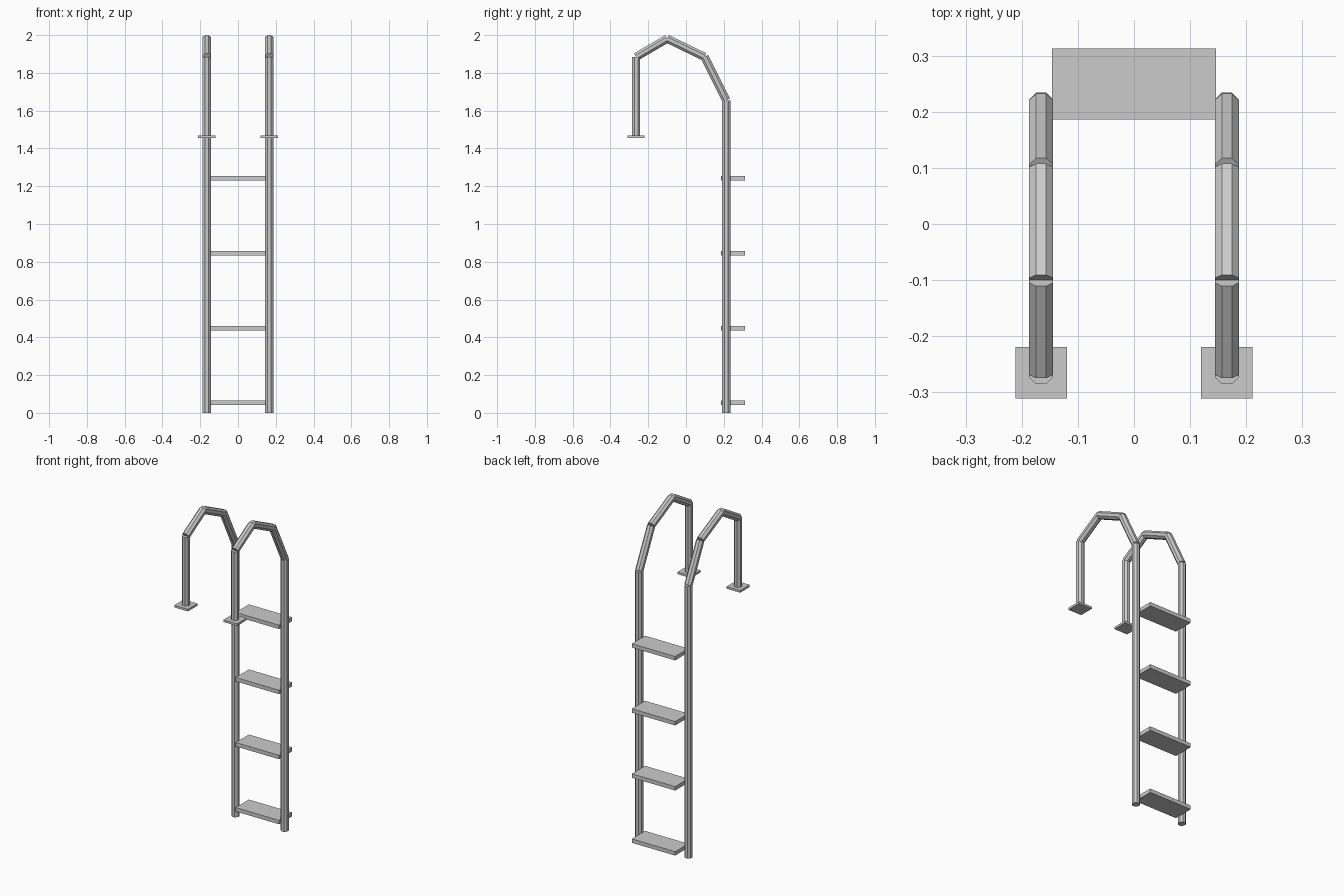
import bpy
import bmesh
import math
from mathutils import Matrix, Vector

cube = bpy.data.objects.get("Cube")
if cube:
    bpy.data.objects.remove(cube, do_unlink=True)

grey = bpy.data.materials.new("metal grey")
grey.use_nodes = True
colour = (0.6, 0.6, 0.6, 1)
grey.diffuse_color = colour
grey.node_tree.nodes["Principled BSDF"].inputs["Base Color"].default_value = colour


def finish(name, bm):
    mesh = bpy.data.meshes.new(name)
    bm.to_mesh(mesh)
    bm.free()
    mesh.materials.append(grey)
    obj = bpy.data.objects.new(name, mesh)
    bpy.context.collection.objects.link(obj)


def box(name, centre, size):
    bm = bmesh.new()
    bmesh.ops.create_cube(bm, size=1, matrix=Matrix.Translation(centre) @ Matrix.Diagonal((*size, 1)))
    finish(name, bm)


def rail(name, x, path, half_width):
    """Straight octagonal tubes meeting at each bend of a y-z path."""
    bm = bmesh.new()
    radius = half_width / math.cos(math.pi / 8)
    for (y0, z0), (y1, z1) in zip(path, path[1:]):
        start, end = Vector((x, y0, z0)), Vector((x, y1, z1))
        tilt = math.atan2(-(y1 - y0), z1 - z0)
        place = (Matrix.Translation((start + end) / 2)
                 @ Matrix.Rotation(tilt, 4, "X")
                 @ Matrix.Rotation(math.pi / 8, 4, "Z"))
        bmesh.ops.create_cone(bm, cap_ends=True, segments=8, radius1=radius, radius2=radius,
                              depth=(end - start).length, matrix=place)
    finish(name, bm)


# Rails with curved-over grab handles, and their mounting plates
path = [(-0.264, 1.465), (-0.264, 1.885), (-0.1, 1.981),
        (0.098, 1.885), (0.213, 1.655), (0.213, 0)]
for side, x in (("left", 0.1655), ("right", -0.1655)):
    rail(side + "_rail", x, path, 0.0215)
    box(side + "_mounting_plate", (x, -0.265, 1.462), (0.092, 0.092, 0.013))

# Steps between the rails
for i in range(4):
    box(f"step_{i + 1}", (0, 0.2495, 0.053 + i * 0.396), (0.292, 0.127, 0.024))
